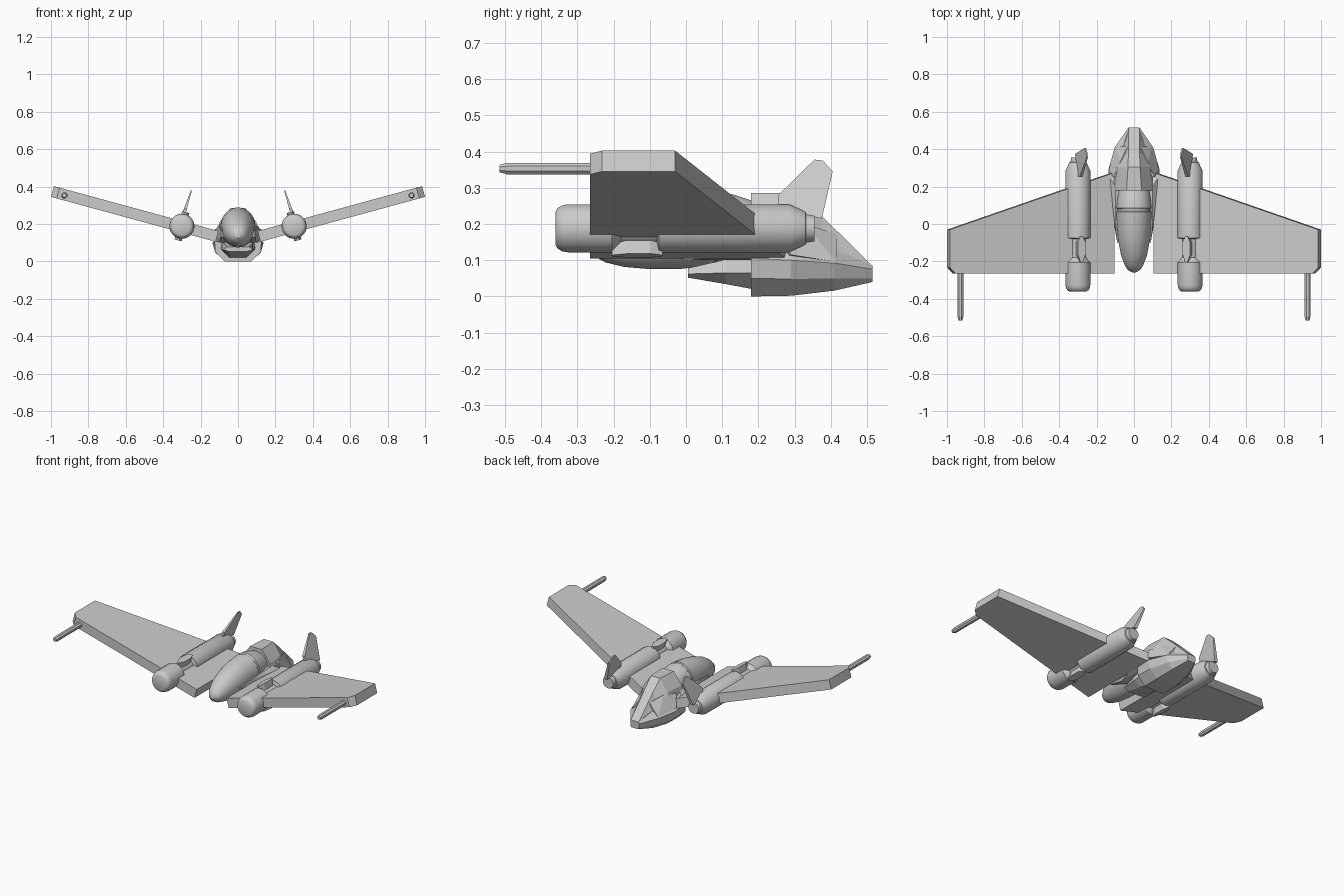
import bpy, bmesh, math
from mathutils import Vector


def finish(bm, name, mirror=False, smooth=False):
    bmesh.ops.recalc_face_normals(bm, faces=bm.faces)
    me = bpy.data.meshes.new(name)
    bm.to_mesh(me)
    bm.free()
    ob = bpy.data.objects.new(name, me)
    bpy.context.collection.objects.link(ob)
    if mirror:
        ob.modifiers.new("Mirror", 'MIRROR').use_mirror_merge = False
    if smooth:
        bpy.ops.object.select_all(action='DESELECT')
        ob.select_set(True)
        bpy.context.view_layer.objects.active = ob
        bpy.ops.object.shade_smooth_by_angle(angle=math.radians(30))
    return ob


def loft(name, rings, **kw):
    """Skin a list of closed rings and cap both ends."""
    bm = bmesh.new()
    rows = [[bm.verts.new(p) for p in r] for r in rings]
    n = len(rows[0])
    for a, b in zip(rows, rows[1:]):
        for i in range(n):
            j = (i + 1) % n
            bm.faces.new((a[i], a[j], b[j], b[i]))
    bm.faces.new(rows[0])
    bm.faces.new(rows[-1])
    return finish(bm, name, **kw)


def hull(name, pts, **kw):
    bm = bmesh.new()
    vs = [bm.verts.new(p) for p in pts]
    r = bmesh.ops.convex_hull(bm, input=vs)
    junk = [g for g in r["geom_interior"] if isinstance(g, bmesh.types.BMVert)]
    bmesh.ops.delete(bm, geom=junk, context='VERTS')
    bmesh.ops.dissolve_limit(bm, angle_limit=0.02, verts=bm.verts, edges=bm.edges)
    return finish(bm, name, **kw)


def circle(x, y, z, rx, rz, n):
    return [(x + rx * math.cos(t), y, z + rz * math.sin(t))
            for t in (2 * math.pi * (i + 0.5) / n for i in range(n))]


def lathe(name, x, z, profile, n=24, **kw):
    """Profile of (y, radius) turned around an axis along y."""
    return loft(name, [circle(x, y, z, r, r, n) for y, r in profile], **kw)


# Swept wings with dihedral and a clipped front tip corner
SPAN = Vector((0.88, 0, 0.24))
UP = Vector((-0.0155, 0, 0.0575))
plan = [(0, -0.265), (0.965, -0.265), (1, -0.232), (1, -0.03), (0, 0.275)]
root = Vector((0.12, 0, 0.105))
low = [root + SPAN * s + Vector((0, y, 0)) for s, y in plan]
loft("wing", [low, [p + UP for p in low]], mirror=True)

# Wing tip guns
lathe("wing_gun", 0.928, 0.353,
      [(-0.515, 0.011), (-0.495, 0.017), (-0.26, 0.017)], n=8, mirror=True)

# Engine nacelles with a narrow waist
CX, CZ = 0.30, 0.188
lathe("engine_nacelle", CX, CZ,
      [(-0.36, 0.047), (-0.355, 0.056), (-0.342, 0.064), (-0.325, 0.067),
       (-0.205, 0.067), (-0.18, 0.045), (-0.08, 0.045), (-0.075, 0.067),
       (0.285, 0.067), (0.33, 0.046), (0.332, 0.04), (0.355, 0.036)],
      mirror=True, smooth=True)

# Struts bridging the waist above and below the wing
side, nrm = Vector((0.966, 0, 0.262)), Vector((-0.262, 0, 0.966))
for label, s in (("upper", 1), ("lower", -1)):
    pts = []
    for y, w in ((-0.205, 0.006), (-0.165, 0.02), (-0.095, 0.02), (-0.065, 0.006)):
        for h in (0.03, 0.078):
            for k in (-1, 1):
                pts.append(Vector((CX, y, CZ)) + nrm * s * h + side * k * w)
    hull(label + "_waist_strut", pts, mirror=True)

# Tail fins leaning inwards from the nacelle ends
fin = [(0.375, 0.215), (0.405, 0.345), (0.378, 0.375), (0.355, 0.378),
       (0.255, 0.28), (0.255, 0.24)]


def fin_side(k):
    out = []
    for y, z in fin:
        t = (z - 0.215) / 0.163
        out.append((0.303 - 0.053 * t + k * (0.012 - 0.009 * t), y, z))
    return out


loft("tail_fin", [fin_side(-1), fin_side(1)], mirror=True)

# Egg shaped cockpit pod: y, half width, bottom, top
pod = [(-0.258, 0.012, 0.125, 0.15), (-0.245, 0.034, 0.106, 0.175),
       (-0.22, 0.05, 0.093, 0.2), (-0.17, 0.069, 0.081, 0.232),
       (-0.1, 0.083, 0.075, 0.26), (-0.02, 0.091, 0.075, 0.279),
       (0.065, 0.094, 0.084, 0.288), (0.07, 0.09, 0.088, 0.284),
       (0.08, 0.09, 0.09, 0.284), (0.085, 0.094, 0.088, 0.287),
       (0.13, 0.09, 0.1, 0.282), (0.19, 0.08, 0.11, 0.262)]
loft("cockpit_pod", [circle(0, y, (b + t) / 2, w, (t - b) / 2, 32)
                     for y, w, b, t in pod], smooth=True)


def half_ring(y, half):
    return [(x, y, z) for x, z in half] + [(-x, y, z) for x, z in reversed(half)]


# Lower rear hull
lower = [(0.18, [(0.07, 0.0), (0.122, 0.05), (0.125, 0.105), (0.09, 0.15)]),
         (0.29, [(0.07, 0.002), (0.122, 0.048), (0.137, 0.1), (0.09, 0.15)]),
         (0.41, [(0.055, 0.016), (0.088, 0.05), (0.103, 0.092), (0.06, 0.13)]),
         (0.515, [(0.025, 0.04), (0.03, 0.05), (0.03, 0.075), (0.026, 0.085)])]
loft("rear_hull", [half_ring(y, h) for y, h in lower])

# Upper cabin and sloping spine
upper = [(0.18, [(0.115, 0.12), (0.098, 0.21), (0.04, 0.285)]),
         (0.305, [(0.12, 0.12), (0.085, 0.21), (0.032, 0.285)]),
         (0.375, [(0.09, 0.11), (0.055, 0.17), (0.03, 0.222)]),
         (0.513, [(0.03, 0.07), (0.029, 0.08), (0.028, 0.086)])]
loft("rear_cabin", [half_ring(y, h) for y, h in upper])

# Side fairings flanking the spine
hull("side_fairing", [(0.035, 0.415, 0.172), (0.095, 0.415, 0.095), (0.03, 0.415, 0.09),
                      (0.135, 0.29, 0.115), (0.11, 0.25, 0.19), (0.075, 0.33, 0.2),
                      (0.04, 0.25, 0.2), (0.04, 0.25, 0.1)], mirror=True)

# Chin wedge in front of the hull
chin = [(0.005, [(0.045, 0.052), (0.08, 0.062), (0.06, 0.078)]),
        (0.11, [(0.045, 0.034), (0.088, 0.065), (0.08, 0.102)]),
        (0.185, [(0.045, 0.02), (0.092, 0.065), (0.085, 0.108)])]
loft("chin_wedge", [half_ring(y, h) for y, h in chin])

# Centre block joining wings, pod and hull
hull("centre_block", [(x * k, y, z) for k in (-1, 1) for x, y, z in
                      ((0.09, -0.1, 0.13), (0.09, -0.1, 0.165), (0.1, 0.0, 0.1),
                       (0.1, 0.0, 0.18), (0.1, 0.2, 0.1), (0.1, 0.2, 0.19),
                       (0.14, 0.2, 0.115), (0.14, 0.25, 0.115), (0.13, 0.25, 0.165))])
